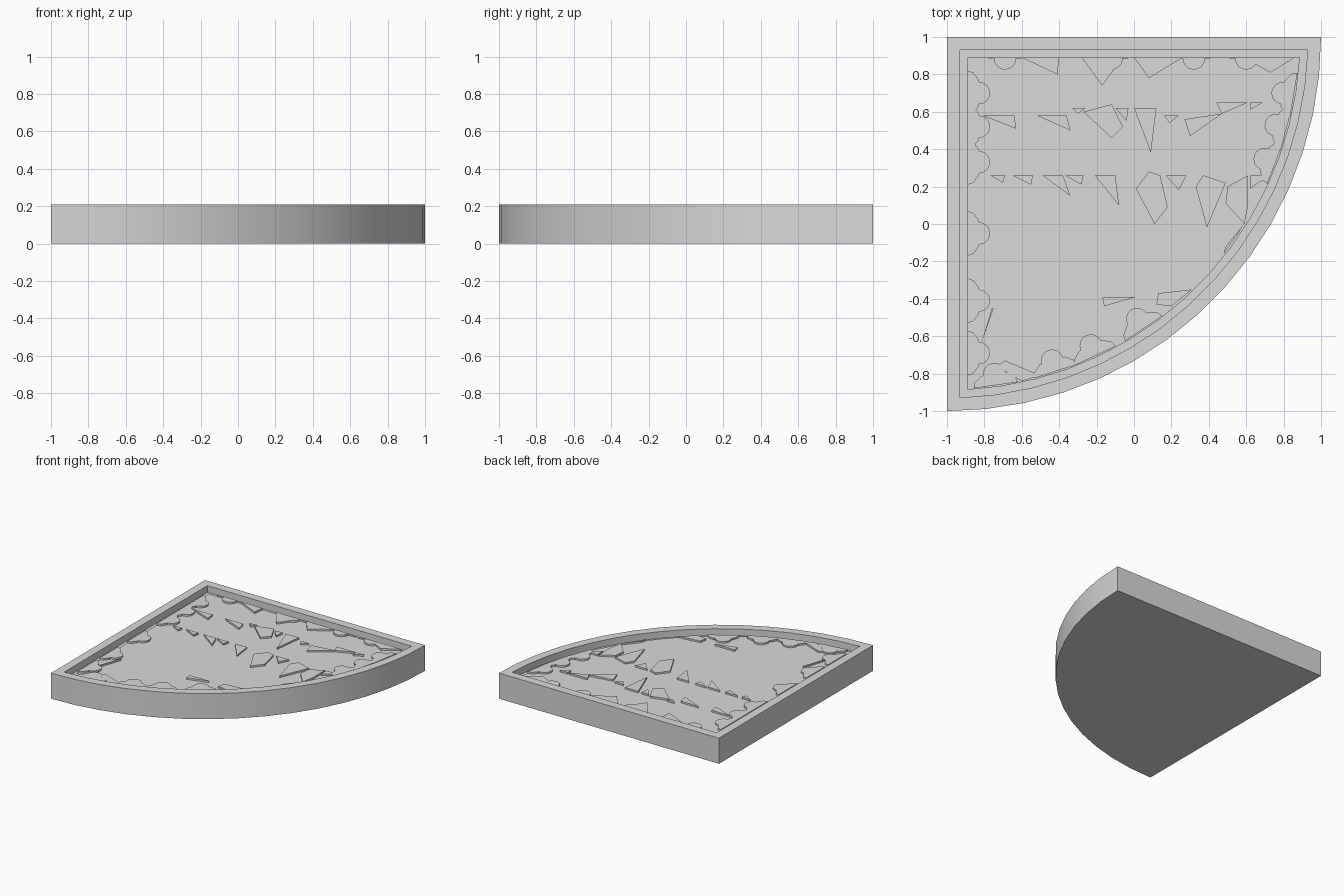
import bpy, bmesh
from math import sin, cos, pi, asin, radians

cube = bpy.data.objects.get("Cube")
if cube:
    bpy.data.objects.remove(cube, do_unlink=True)

GREY = (0.7, 0.7, 0.7, 1)
stone = bpy.data.materials.new("light_grey")
stone.use_nodes = True
stone.diffuse_color = GREY
stone.node_tree.nodes["Principled BSDF"].inputs["Base Color"].default_value = GREY

RIM, LEDGE, FLOOR, RELIEF = 0.21, 0.155, 0.169, 0.183
STEPS = 15


def finish(bm, name, smooth=False):
    bmesh.ops.recalc_face_normals(bm, faces=bm.faces)
    mesh = bpy.data.meshes.new(name)
    bm.to_mesh(mesh)
    bm.free()
    obj = bpy.data.objects.new(name, mesh)
    bpy.context.collection.objects.link(obj)
    mesh.materials.append(stone)
    if smooth:
        bpy.ops.object.select_all(action='DESELECT')
        obj.select_set(True)
        bpy.context.view_layer.objects.active = obj
        bpy.ops.object.shade_smooth_by_angle(angle=pi / 6)


def sector(inset):
    """Quarter disc outline moved inward by inset on every side."""
    radius = 2 - inset
    start = asin(inset / radius)
    pts = [(-1 + inset, 1 - inset)]
    for i in range(STEPS + 1):
        a = start + (pi / 2 - 2 * start) * i / STEPS
        pts.append((-1 + radius * cos(a), 1 - radius * sin(a)))
    return pts


# Tray: outer wall, flat rim, inner wall, narrow groove and floor
bm = bmesh.new()
rings = []
for inset, z in ((0, 0), (0, RIM), (0.07, RIM), (0.07, LEDGE), (0.11, LEDGE), (0.11, FLOOR)):
    rings.append([bm.verts.new((x, y, z)) for x, y in sector(inset)])
for low, high in zip(rings, rings[1:]):
    for i in range(len(low)):
        j = (i + 1) % len(low)
        bm.faces.new((low[i], low[j], high[j], high[i]))
bm.faces.new(rings[0])
bm.faces.new(rings[-1])
finish(bm, "quarter_round_tray", smooth=True)


def plate(bm, pts):
    """Thin flat slab standing on the floor."""
    base = [bm.verts.new((x, y, FLOOR - 0.001)) for x, y in pts]
    face = bm.faces.new(base)
    new = bmesh.ops.extrude_face_region(bm, geom=[face])["geom"]
    for v in new:
        if isinstance(v, bmesh.types.BMVert):
            v.co.z = RELIEF


# Pointed shards: top edge height, then left, right, tip x, tip y (hundredths)
SHARDS = {
    26: [(-77, -69, -70, 22), (-65, -54, -55, 21), (-49, -38, -34, 15),
         (-37, -27, -28, 21), (-21, -10, -8, 10), (17, 28, 24, 18), (62, 73, 62, 19)],
    58: [(-81, -64, -63, 51), (-52, -36, -34, 50), (16, 24, 19, 54)],
    62: [(-33, -26, -30, 59), (0, 12, 9, 38), (-10, -3, -4, 55)],
    65: [(44, 61, 47, 59), (62, 69, 62, 61)],
    89: [(-60, -40, -41, 80), (-28, -6, -17, 74), (0, 26, 8, 78), (58, 86, 73, 81)],
    -39: [(-17, 1, -16, -44)],
}
bm = bmesh.new()
for top, row in SHARDS.items():
    for left, right, tx, ty in row:
        pts = [(left, top), (right, top), (tx, ty)]
        plate(bm, [(x / 100, y / 100) for x, y in pts])
finish(bm, "floor_shards")

# Larger broken slabs
SLABS = [
    [(8, 28), (14, 26), (18, 9), (11, 0), (1, 19)],
    [(33, 20), (37, 26), (49, 22), (39, -2)],
    [(50, 20), (61, 26), (61, 10), (59, 0), (49, 11)],
    [(-27, 60), (-12, 64), (-6, 52), (-12, 46)],
    [(27, 56), (47, 59), (30, 47)],
    [(-76, -45), (-75, -45), (-82, -65)],
    [(13, -37), (31, -35), (20, -44), (12, -43)],
    [(-73, -76), (-69, -73), (-50, -81), (-60, -84)],
    [(48, -16), (59, 0), (49, -12)],
]
bm = bmesh.new()
for slab in SLABS:
    plate(bm, [(x / 100, y / 100) for x, y in slab])
finish(bm, "broken_slabs")


def bump(bm, cx, cy, dx, dy, foot=0.06):
    """Rounded edge stone pointing along (dx, dy), with a wider foot."""
    local = [(-foot, -0.12), (-foot / 2, -0.11), (0, -0.07)]
    local += [(0.06 * cos(a), 0.06 * sin(a)) for a in (-pi / 2 + pi * i / 8 for i in range(9))]
    local += [(0, 0.07), (-foot / 2, 0.11), (-foot, 0.12)]
    plate(bm, [(cx + u * dx - v * dy, cy + u * dy + v * dx) for u, v in local])


# Rounded stones along the two straight sides and the curved side
bm = bmesh.new()
for y in (0.7, 0.52, 0.33, -0.05, -0.41, -0.69):
    bump(bm, -0.83, y, 1, 0)
for x in (-0.69, -0.12, 0.32, 0.6):
    bump(bm, x, 0.885, 0, -1, foot=0.005)
for angle in (9.5, 15, 21, 56, 65, 72, 82):
    c, s = cos(radians(angle)), sin(radians(angle))
    bump(bm, -1 + 1.82 * c, 1 - 1.82 * s, -c, s)
finish(bm, "edge_stones")
